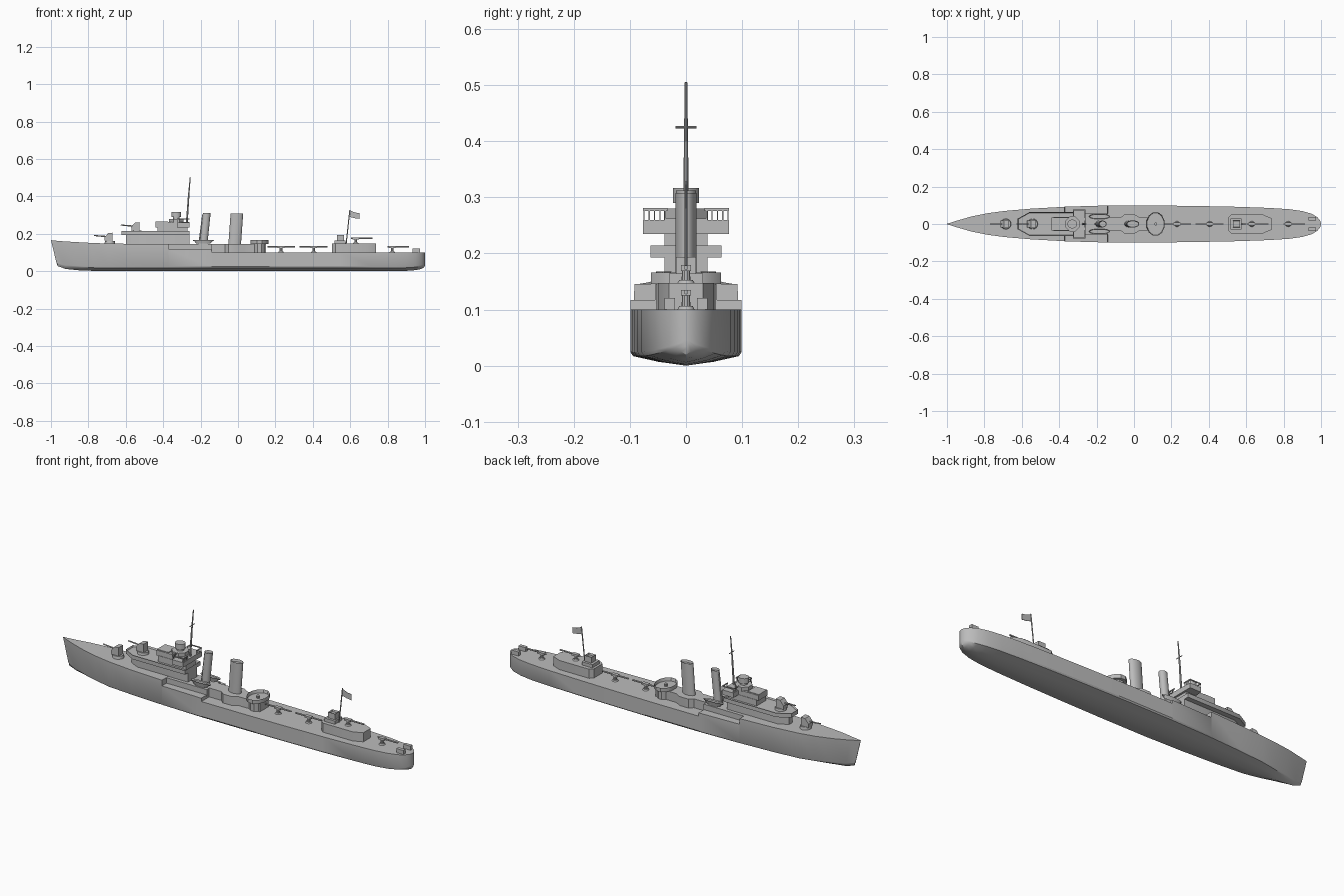
import bpy, bmesh, math
from mathutils import Vector, Matrix

if "Cube" in bpy.data.objects:
    bpy.data.objects.remove(bpy.data.objects["Cube"])

grey = bpy.data.materials.new("ship grey")
grey.diffuse_color = (0.5, 0.5, 0.5, 1)
grey.use_nodes = True
grey.node_tree.nodes["Principled BSDF"].inputs["Base Color"].default_value = grey.diffuse_color


def finish(name, bm):
    bmesh.ops.recalc_face_normals(bm, faces=bm.faces)
    me = bpy.data.meshes.new(name)
    bm.to_mesh(me)
    bm.free()
    ob = bpy.data.objects.new(name, me)
    bpy.context.collection.objects.link(ob)
    me.materials.append(grey)
    bpy.ops.object.select_all(action='DESELECT')
    bpy.context.view_layer.objects.active = ob
    ob.select_set(True)
    bpy.ops.object.shade_smooth_by_angle(angle=math.radians(32))
    return ob


def prism(name, pts, z0, z1, rim=0, wall=0.004, foot=1, lean=0):
    """Extrude a plan outline; rim sinks the top inside a thin wall, foot scales the base, lean rakes the top."""
    bm = bmesh.new()
    cx = sum(p[0] for p in pts) / len(pts)
    cy = sum(p[1] for p in pts) / len(pts)
    low = [bm.verts.new((cx + (x - cx) * foot, cy + (y - cy) * foot, z0)) for x, y in pts]
    top = [bm.verts.new((x + lean, y, z1)) for x, y in pts]
    n = len(pts)
    for i in range(n):
        j = (i + 1) % n
        bm.faces.new((low[i], low[j], top[j], top[i]))
    bm.faces.new(low[::-1])
    cap = bm.faces.new(top)
    bmesh.ops.recalc_face_normals(bm, faces=bm.faces)
    if rim:
        bmesh.ops.inset_region(bm, faces=[cap], thickness=wall)
        for v in cap.verts:
            v.co.z -= rim
    return finish(name, bm)


def box(name, x0, x1, y0, y1, z0, z1):
    return prism(name, [(x0, y0), (x1, y0), (x1, y1), (x0, y1)], z0, z1)


def sym(half):
    """Mirror a half outline across the centre line."""
    return [(x, -y) for x, y in half] + [(x, y) for x, y in reversed(half) if y > 0]


def oval(x, y, rx, ry, n=24):
    return [(x + rx * math.cos((i + .5) * math.tau / n), y + ry * math.sin((i + .5) * math.tau / n)) for i in range(n)]


def rod(name, a, b, r0, r1=None, n=10):
    a, b = Vector(a), Vector(b)
    bm = bmesh.new()
    rot = (b - a).to_track_quat('Z', 'Y').to_matrix().to_4x4()
    bmesh.ops.create_cone(bm, cap_ends=True, segments=n, radius1=r0, radius2=r0 if r1 is None else r1,
                          depth=(b - a).length, matrix=Matrix.Translation((a + b) / 2) @ rot)
    return finish(name, bm)


def side_plate(name, pts, y0, y1):
    """Extrude a side-view (x, z) outline across the ship."""
    bm = bmesh.new()
    f = bm.faces.new([bm.verts.new((x, y0, z)) for x, z in pts])
    g = bmesh.ops.extrude_face_region(bm, geom=[f])
    for v in g['geom']:
        if isinstance(v, bmesh.types.BMVert):
            v.co.y = y1
    return finish(name, bm)


# Hull: x, half width, deck height, keel height
stations = [(-1, .001, .166, .028), (-.95, .017, .161, .012), (-.87, .040, .156, .005), (-.78, .058, .151, .002),
            (-.69, .070, .148, 0), (-.55, .082, .146, 0), (-.371, .092, .146, 0), (-.37, .0925, .117, 0),
            (-.141, .099, .117, 0), (-.14, .099, .1, 0), (.12, .099, .1, 0), (.35, .096, .1, 0), (.55, .092, .1, 0),
            (.72, .086, .1, 0), (.83, .079, .1, 0), (.9, .069, .1, .002), (.95, .055, .1, .006),
            (.98, .037, .1, .012), (.995, .018, .1, .02), (1, .004, .1, .03)]
bm = bmesh.new()
rings = []
for x, w, d, k in stations:
    bow = max(0, (-.7 - x) / .3)
    s, f = .035 * bow, 1 - .2 * min(1, bow * 1.5)
    half = [(0, w, d), (s * .85, w * f, k * .7 + .024), (s, w * f * .95, k * .8 + .017), (s, w * f * .5, k * .9 + .007)]
    ring = [(x + a, -b, c) for a, b, c in half] + [(x + s, 0, k)] + [(x + a, b, c) for a, b, c in reversed(half)]
    rings.append([bm.verts.new(p) for p in ring])
for r, q in zip(rings, rings[1:]):
    for i in range(len(r)):
        j = (i + 1) % len(r)
        bm.faces.new((r[i], r[j], q[j], q[i]))
bm.faces.new(rings[0])
bm.faces.new(rings[-1])
finish("hull", bm)

# Midships deckhouses and round gun platform
box("boat_deck_house", -.372, -.14, -.055, .055, .11, .145)
prism("midships_house", sym([(-.145, .035), (-.07, .035), (-.05, .053), (.0, .053), (.03, .035), (.15, .035)]), .098, .146)
prism("platform_support", oval(.115, 0, .037, .05, 12), .098, .148)
prism("midships_gun_platform", oval(.115, 0, .05, .065, 12), .146, .166, rim=.016)
rod("platform_gun_post", (.115, 0, .148), (.115, 0, .163), .008)

# Forward superstructure with overhanging gun deck
prism("forward_house", sym([(-.60, .014), (-.55, .038), (-.26, .038)]), .14, .196)
prism("forward_gun_deck", sym([(-.622, .028), (-.56, .063), (-.26, .063)]), .193, .214, rim=.008)
box("bridge_base", -.43, -.27, -.038, .038, .204, .237)
box("bridge_deck", -.44, -.26, -.036, .036, .235, .262)
box("bridge_front", -.44, -.375, -.033, .033, .26, .266)
for s in (-1, 1):
    y0, y1 = sorted((s * .033, s * .077))
    box("bridge_wing", -.325, -.26, y0, y1, .235, .26)
    for x in (-.325, -.264):
        box("wing_rail", x, x + .004, y0, y1, .276, .281)
        for i in range(5):
            y = s * (.037 + .0095 * i)
            box("wing_rail_post", x + .001, x + .003, y - .001, y + .001, .26, .277)
    ye = s * .075
    box("wing_end_rail", -.325, -.26, ye - .002, ye + .002, .276, .281)
prism("compass_platform", oval(-.33, 0, .042, .042, 8), .26, .28)
prism("director_post", oval(-.33, 0, .018, .018, 12), .28, .292)
prism("director", oval(-.33, 0, .026, .024, 12), .29, .317)

# Mast with yard
rod("lower_mast", (-.278, 0, .2), (-.264, 0, .4), .0055, .004)
rod("upper_mast", (-.266, 0, .38), (-.255, 0, .505), .004, .0025)
rod("mast_yard", (-.262, -.019, .425), (-.262, .019, .425), .002)

# Funnels
prism("forward_funnel", oval(-.185, 0, .021, .018), .14, .312, rim=.012, wall=.003, lean=.018)
rod("funnel_pipe", (-.208, 0, .145), (-.188, 0, .3), .004)
prism("after_funnel", oval(-.018, 0, .034, .019), .14, .308, rim=.012, wall=.003, lean=.012)

# Ship's boats
for s in (-1, 1):
    prism("ship_boat", oval(-.185, s * .04, .057, .014), .148, .168, rim=.006, wall=.002, foot=.65)
    box("boat_cradle", -.21, -.16, s * .04 - .008, s * .04 + .008, .143, .15)


# Shielded forward guns
def shield_gun(name, x, z):
    rod(name + "_base", (x + .005, 0, z - .01), (x + .005, 0, z + .012), .03, .026, 16)
    side_plate(name + "_shield", [(x - .022, z + .01), (x - .024, z + .03), (x - .004, z + .054), (x + .02, z + .056),
                                  (x + .02, z + .01)], -.018, .018)
    rod(name + "_barrel", (x, 0, z + .034), (x - .08, 0, z + .041), .004, .003)


shield_gun("bow_gun", -.69, .15)
shield_gun("upper_forward_gun", -.547, .206)


# Open deck mounts: pedestal, cradle, long tube
def open_mount(name, x, z, x0, x1, h, r=.004):
    rod(name + "_foot", (x, 0, z - .003), (x, 0, z + .006), .017, .012, 12)
    rod(name + "_pedestal", (x, 0, z), (x, 0, z + h), .008, .007)
    box(name + "_cradle", x - .018, x + .018, -.009, .009, z + h - .006, z + h + .004)
    rod(name + "_tube", (x0, 0, z + h), (x1, 0, z + h), r)


open_mount("forward_torpedo_tube", .23, .1, .157, .305, .03)
open_mount("after_torpedo_tube", .405, .1, .33, .478, .03)
open_mount("stern_gun", .825, .1, .8, .915, .031)
open_mount("upper_after_gun", .63, .147, .605, .72, .028)

# After deckhouse, lookout box, ensign
prism("after_house", sym([(.503, .035), (.52, .05), (.69, .05), (.738, .03)]), .098, .147)
box("lookout_base", .515, .575, -.03, .03, .145, .164)
prism("lookout_box", sym([(.528, .018), (.568, .018)]), .16, .194, rim=.01, wall=.003)
rod("flag_staff", (.578, 0, .145), (.598, 0, .328), .0028)
side_plate("flag", [(.598, .325), (.625, .314), (.65, .31), (.65, .28), (.62, .284), (.594, .292)], -.001, .001)

# Stern depth charge racks
for s in (-1, 1):
    box("stern_rack", .932, .972, s * .029 - .009, s * .029 + .009, .098, .121)
